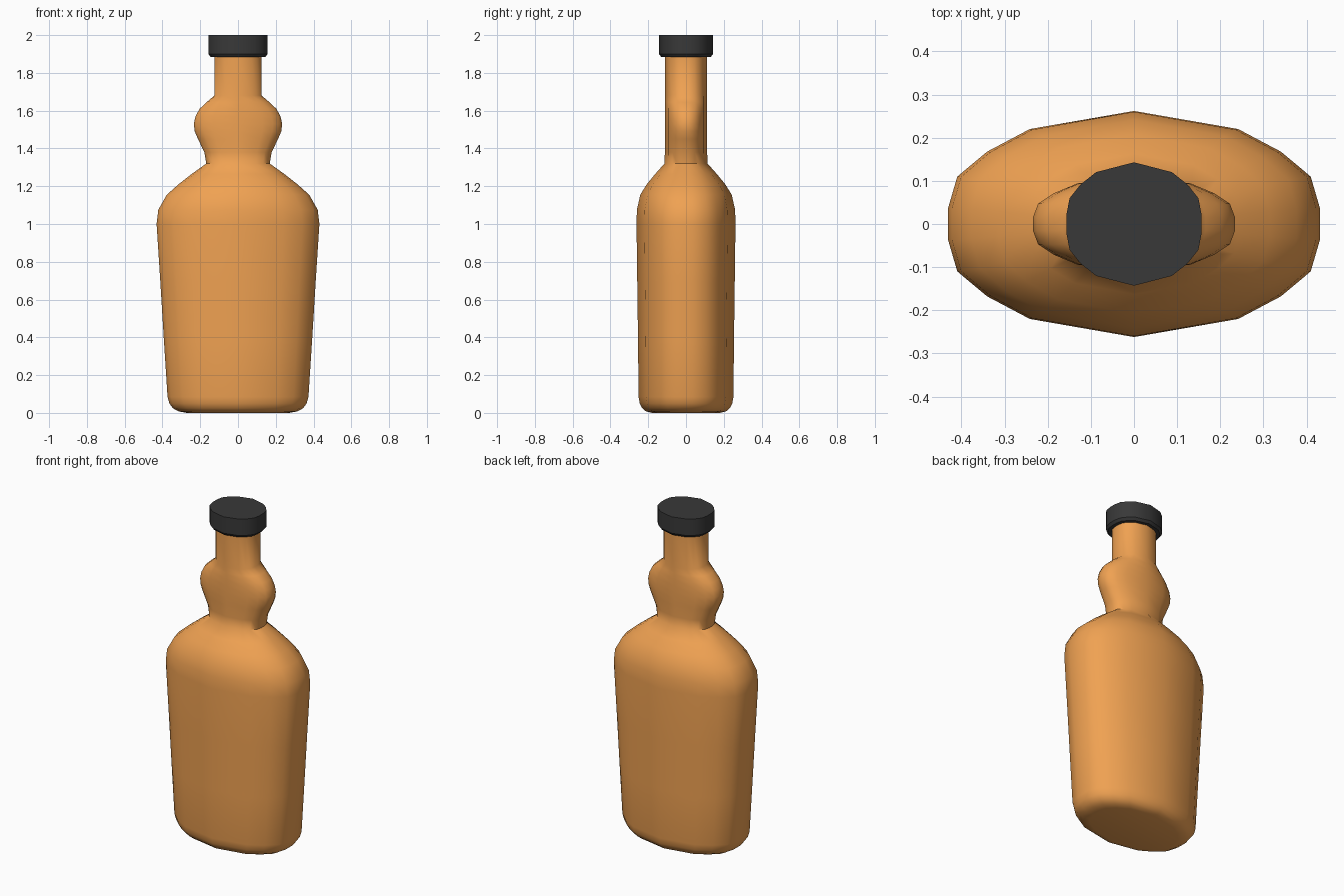
import bpy, bmesh, math

if "Cube" in bpy.data.objects:
    bpy.data.objects.remove(bpy.data.objects["Cube"])

# Quarter of the shared cross-section (unit size), mirrored to 18 sides
QUARTER = [(0.56, 0.84), (0.79, 0.64), (0.95, 0.42), (1.0, 0.14)]
RING = ([(0, 1)] + QUARTER + [(x, -y) for x, y in reversed(QUARTER)]
        + [(0, -1)] + [(-x, -y) for x, y in QUARTER]
        + [(-x, y) for x, y in reversed(QUARTER)])


def material(name, color):
    m = bpy.data.materials.new(name)
    m.diffuse_color = color
    m.use_nodes = True
    m.node_tree.nodes["Principled BSDF"].inputs["Base Color"].default_value = m.diffuse_color
    return m


def loft(name, rows, mat, angle):
    """Skin the cross-section through rows of (z, half width, half depth)."""
    bm = bmesh.new()
    rings = [[bm.verts.new((x * rx, y * ry, z)) for x, y in RING]
             for z, rx, ry in rows]
    n = len(RING)
    for a, b in zip(rings, rings[1:]):
        for i in range(n):
            j = (i + 1) % n
            bm.faces.new((a[i], a[j], b[j], b[i]))
    bm.faces.new(rings[0])
    bm.faces.new(rings[-1])
    bmesh.ops.recalc_face_normals(bm, faces=bm.faces)
    me = bpy.data.meshes.new(name)
    bm.to_mesh(me)
    bm.free()
    ob = bpy.data.objects.new(name, me)
    bpy.context.collection.objects.link(ob)
    me.materials.append(mat)
    bpy.ops.object.select_all(action='DESELECT')
    ob.select_set(True)
    bpy.context.view_layer.objects.active = ob
    bpy.ops.object.shade_smooth_by_angle(angle=math.radians(angle))
    return ob


amber = material("amber_glass", (0.87, 0.36, 0.085, 1))
black = material("black_cap", (0.04, 0.04, 0.04, 1))

# Flask: flat base, tapered body, shoulders, bulging collar and neck
loft("bottle", [
    (0.0, 0.27, 0.18), (0.008, 0.315, 0.212), (0.025, 0.345, 0.232),
    (0.05, 0.363, 0.245), (0.085, 0.373, 0.251),
    (0.38, 0.392, 0.254), (0.69, 0.411, 0.258),
    (1.0, 0.431, 0.262), (1.075, 0.422, 0.26), (1.155, 0.377, 0.242),
    (1.21, 0.315, 0.208), (1.265, 0.245, 0.163), (1.32, 0.168, 0.114),
    (1.38, 0.178, 0.112), (1.45, 0.212, 0.112), (1.49, 0.229, 0.112),
    (1.53, 0.234, 0.112), (1.57, 0.225, 0.112), (1.61, 0.203, 0.112),
    (1.645, 0.166, 0.112), (1.68, 0.125, 0.112), (1.895, 0.125, 0.112),
], amber, 50)

# Cap with a small bevel under its rim
loft("cap", [
    (1.885, 0.145, 0.132), (1.9, 0.157, 0.143), (2.0, 0.157, 0.143),
], black, 30)
